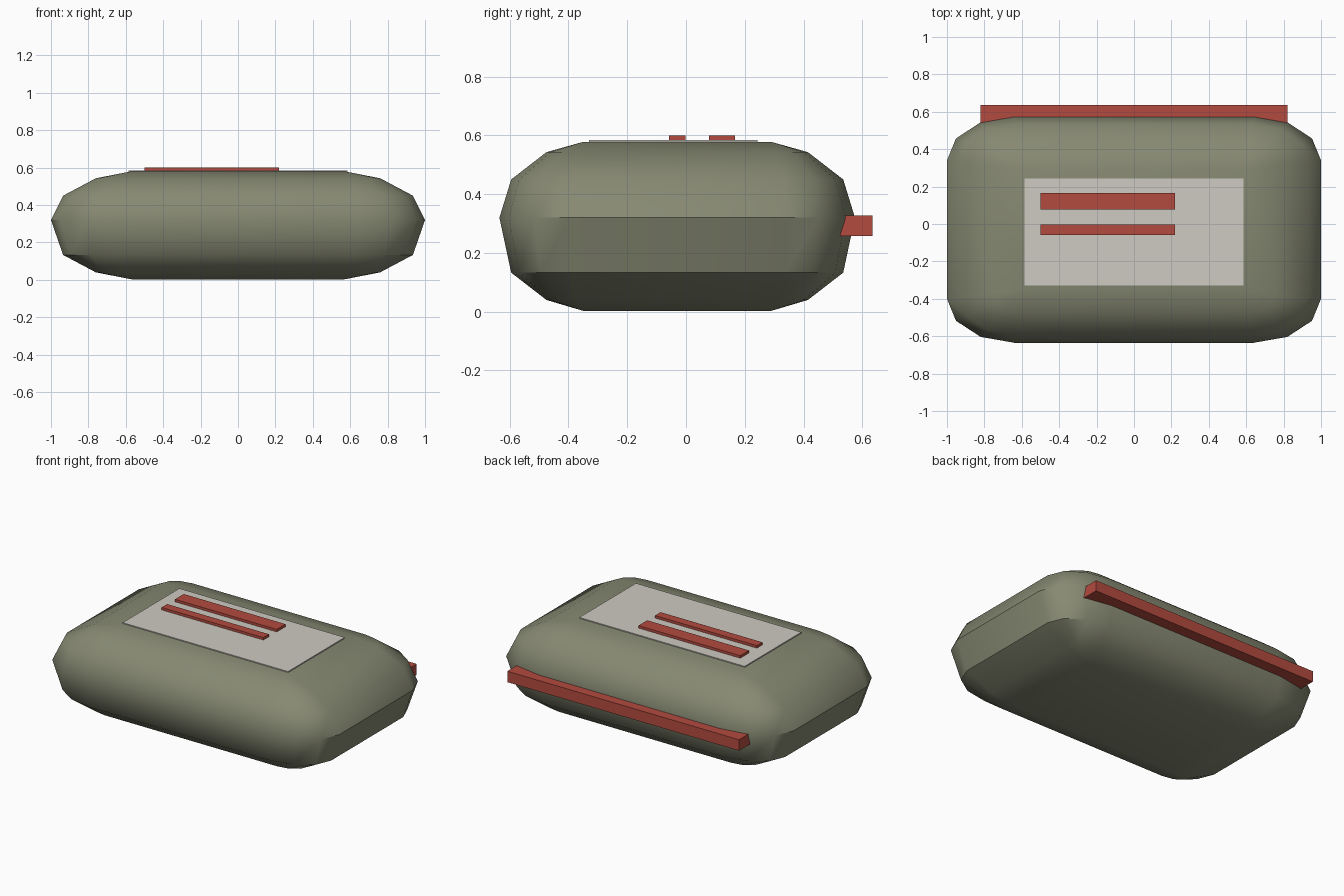
import bpy, bmesh, math

if "Cube" in bpy.data.objects:
    bpy.data.objects.remove(bpy.data.objects["Cube"])


def material(name, rgb):
    m = bpy.data.materials.new(name)
    m.diffuse_color = (*rgb, 1)
    m.use_nodes = True
    m.node_tree.nodes["Principled BSDF"].inputs["Base Color"].default_value = m.diffuse_color
    return m


OLIVE = material("olive_fabric", (0.24, 0.25, 0.17))
PALE = material("pale_panel", (0.62, 0.59, 0.54))
RED = material("red_trim", (0.45, 0.07, 0.05))


def add_object(name, bm, mat):
    bmesh.ops.recalc_face_normals(bm, faces=bm.faces)
    me = bpy.data.meshes.new(name)
    bm.to_mesh(me)
    bm.free()
    me.materials.append(mat)
    ob = bpy.data.objects.new(name, me)
    bpy.context.collection.objects.link(ob)
    return ob


def box(name, x, y, z, mat):
    bm = bmesh.new()
    bmesh.ops.create_cube(bm, size=1)
    for v in bm.verts:
        v.co = [(a + b) / 2 + c * (b - a) for c, (a, b) in zip(v.co, (x, y, z))]
    return add_object(name, bm, mat)


# Padded body: stacked rounded rectangles (height, half width, half depth, roundness)
Y_MID = -0.03
LAYERS = [(0.003, 0.57, 0.32, 0.0), (0.04, 0.76, 0.445, 0.5), (0.133, 0.935, 0.565, 0.87),
          (0.32, 1.0, 0.605, 1.0),
          (0.45, 0.935, 0.565, 0.87), (0.543, 0.76, 0.445, 0.5), (0.578, 0.58, 0.32, 0.0)]
bm = bmesh.new()
rings = []
for z, hx, hy, s in LAYERS:
    cx, cy = min(hx, 0.58 + 0.06 * s), 0.32 + 0.05 * s
    ring = []
    for q in range(4):
        sx, sy = ((1, 1), (-1, 1), (-1, -1), (1, -1))[q]
        for k in range(4 if s else 1):
            a = math.radians(q * 90 + k * 30)
            ring.append(bm.verts.new((sx * cx + (hx - cx) * math.cos(a),
                                      Y_MID + sy * cy + (hy - cy) * math.sin(a), z)))
    rings.append(ring if s else [v for v in ring for _ in range(4)])
for lo, hi in zip(rings, rings[1:]):
    for i in range(16):
        j = (i + 1) % 16
        corners = list(dict.fromkeys((lo[i], lo[j], hi[j], hi[i])))
        bm.faces.new(corners)
for ring in (rings[0], rings[-1]):
    bm.faces.new(list(dict.fromkeys(ring)))
body = add_object("padded_body", bm, OLIVE)
bpy.context.view_layer.objects.active = body
body.select_set(True)
bpy.ops.object.shade_smooth_by_angle(angle=math.radians(40.5))

# Label panel with two raised stripes
box("top_panel", (-0.585, 0.585), (-0.33, 0.243), (0.57, 0.584), PALE)
box("wide_stripe", (-0.5, 0.22), (0.078, 0.166), (0.58, 0.6), RED)
box("narrow_stripe", (-0.5, 0.22), (-0.058, -0.002), (0.58, 0.6), RED)

# Bar along the back edge
box("back_bar", (-0.82, 0.82), (0.523, 0.635), (0.257, 0.327), RED)
